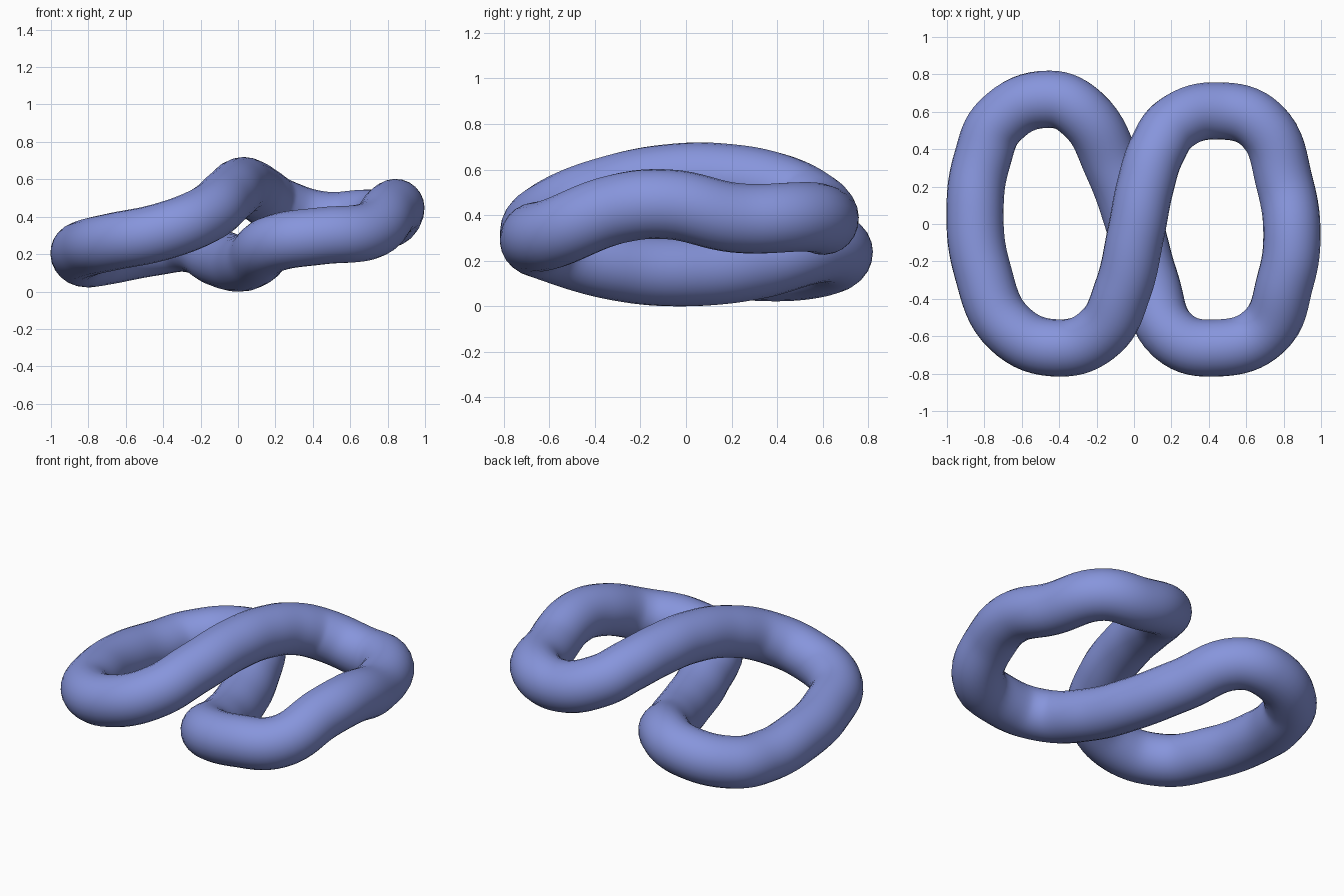
import bpy

if "Cube" in bpy.data.objects:
    bpy.data.objects.remove(bpy.data.objects["Cube"])

# Centre line of the closed, twisted figure-eight tube
PATH = [
    (-0.85, 0.08, 0.205), (-0.81, -0.25, 0.235), (-0.665, -0.56, 0.27),   # left side
    (-0.40, -0.663, 0.325), (-0.18, -0.58, 0.41),                         # front left bend
    (-0.06, -0.35, 0.505), (0.01, -0.05, 0.563), (0.06, 0.20, 0.56),      # upper crossing strand
    (0.125, 0.40, 0.52), (0.225, 0.54, 0.455),
    (0.45, 0.605, 0.385), (0.68, 0.53, 0.395),                            # back right bend
    (0.805, 0.22, 0.39), (0.844, -0.08, 0.45), (0.81, -0.30, 0.43),       # right side
    (0.695, -0.575, 0.325), (0.45, -0.663, 0.30), (0.21, -0.60, 0.265),   # front right bend
    (0.085, -0.30, 0.18), (0.0, 0.0, 0.155), (-0.11, 0.30, 0.185),        # lower crossing strand
    (-0.275, 0.59, 0.26), (-0.45, 0.667, 0.24),                           # back left bend
    (-0.715, 0.555, 0.19), (-0.81, 0.35, 0.178),
]
RADIUS = 0.153

# Material
blue = bpy.data.materials.new("periwinkle_blue")
blue.diffuse_color = (0.242, 0.301, 0.716, 1.0)
blue.use_nodes = True
blue.node_tree.nodes["Principled BSDF"].inputs["Base Color"].default_value = blue.diffuse_color

# Tube swept along the smooth cyclic path
curve = bpy.data.curves.new("looped_tube", 'CURVE')
curve.dimensions = '3D'
curve.resolution_u = 8
curve.bevel_depth = RADIUS
curve.bevel_resolution = 10
spline = curve.splines.new('BEZIER')
spline.bezier_points.add(len(PATH) - 1)
for point, co in zip(spline.bezier_points, PATH):
    point.co = co
    point.handle_left_type = point.handle_right_type = 'AUTO'
spline.use_cyclic_u = True
spline.use_smooth = True
curve.materials.append(blue)

tube = bpy.data.objects.new("looped_tube", curve)
bpy.context.collection.objects.link(tube)
bpy.context.view_layer.objects.active = tube
tube.select_set(True)
bpy.ops.object.convert(target='MESH')
tube = bpy.context.object
bpy.ops.object.shade_smooth()

# Stand the tube on the ground
low = min(v.co.z for v in tube.data.vertices)
for v in tube.data.vertices:
    v.co.z -= low
